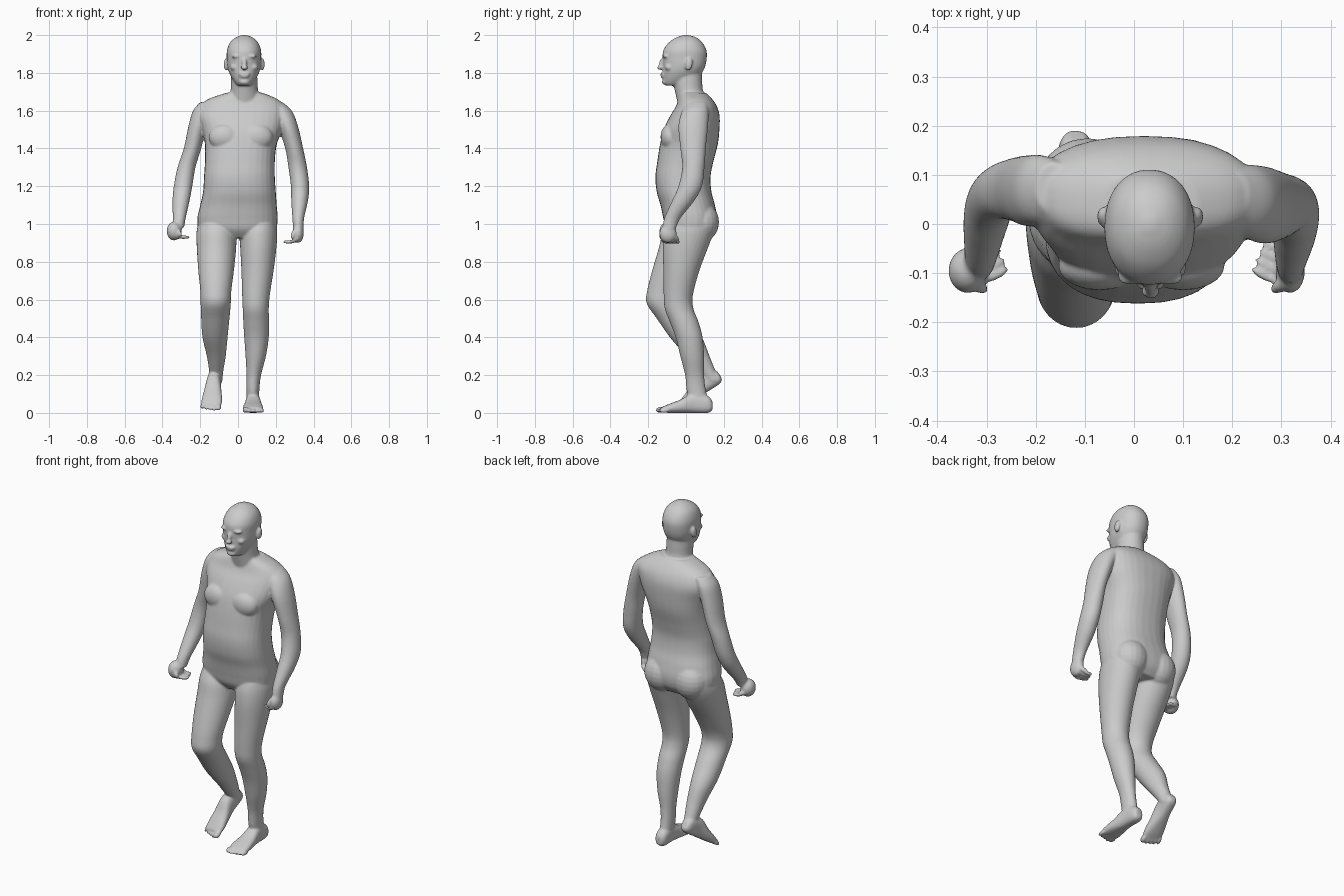
import bpy, bmesh, math
from mathutils import Matrix, Vector

bm = bmesh.new()


def catmull(a, b, c, d, t):
    return [0.5 * (2*q + (r - p)*t + (2*p - 5*q + 4*r - s)*t*t + (3*q - p - 3*r + s)*t**3)
            for p, q, r, s in zip(a, b, c, d)]


def loft(sections, axis='z', power=2.0, matrix=Matrix(), steps=5, sides=32):
    """Skin closed rings. Section = (position on axis, x0, x1, depth0, depth1)."""
    s = [sections[0]] + list(sections) + [sections[-1]]
    rows = [catmull(*s[i:i + 4], k / steps) for i in range(len(s) - 3) for k in range(steps)]
    rows.append(list(sections[-1]))
    rings = []
    for h, x0, x1, d0, d1 in rows:
        ring = []
        for k in range(sides):
            a = 2 * math.pi * k / sides
            c, n = math.cos(a), math.sin(a)
            x = (x0 + x1)/2 + (x1 - x0)/2 * math.copysign(abs(c)**(2/power), c)
            d = (d0 + d1)/2 + (d1 - d0)/2 * math.copysign(abs(n)**(2/power), n)
            p = Vector((x, d, h) if axis == 'z' else (x, h, d))
            ring.append(bm.verts.new(matrix @ p))
        rings.append(ring)
    for r0, r1 in zip(rings, rings[1:]):
        for k in range(sides):
            j = (k + 1) % sides
            bm.faces.new((r0[k], r0[j], r1[j], r1[k]))
    bm.faces.new(rings[0])
    bm.faces.new(rings[-1])


def blob(center, radii, matrix=Matrix(), rot=Matrix()):
    m = matrix @ Matrix.Translation(center) @ rot @ Matrix.Diagonal((*radii, 1))
    bmesh.ops.create_uvsphere(bm, u_segments=20, v_segments=12, radius=1, matrix=m)


def bone(a, b, r):
    """Stretched ellipsoid between two points, for fingers."""
    a, b = Vector(a), Vector(b)
    q = (b - a).to_track_quat('Z', 'Y').to_matrix().to_4x4()
    blob((a + b) / 2, (r, r, (b - a).length / 2 + r * 0.7), rot=q)


# torso
loft([(0.925, -0.15, 0.15, -0.07, 0.12), (0.97, -0.205, 0.20, -0.105, 0.155),
      (1.03, -0.215, 0.21, -0.12, 0.165), (1.10, -0.20, 0.205, -0.135, 0.153),
      (1.17, -0.185, 0.20, -0.155, 0.135), (1.25, -0.18, 0.195, -0.162, 0.13),
      (1.33, -0.175, 0.195, -0.152, 0.145), (1.42, -0.175, 0.205, -0.138, 0.168),
      (1.50, -0.19, 0.235, -0.118, 0.177), (1.57, -0.21, 0.25, -0.085, 0.178),
      (1.62, -0.20, 0.25, -0.055, 0.165), (1.66, -0.16, 0.21, -0.04, 0.14),
      (1.695, -0.06, 0.13, -0.03, 0.105)], power=2.4)
# pectorals and buttocks
for x in (-0.07, 0.10):
    blob((x, -0.085, 1.46), (0.085, 0.05, 0.07))
for x in (-0.095, 0.095):
    blob((x, 0.085, 1.01), (0.10, 0.09, 0.105))

# neck
loft([(1.62, -0.06, 0.13, -0.04, 0.13), (1.70, -0.04, 0.108, -0.058, 0.092),
      (1.76, -0.038, 0.103, -0.07, 0.086), (1.82, -0.035, 0.10, -0.07, 0.085)])

# head
loft([(1.733, 0.0, 0.065, -0.108, -0.03), (1.75, -0.018, 0.083, -0.12, 0.02),
      (1.79, -0.042, 0.107, -0.124, 0.075), (1.83, -0.055, 0.12, -0.122, 0.10),
      (1.88, -0.06, 0.123, -0.124, 0.11), (1.92, -0.058, 0.122, -0.12, 0.108),
      (1.96, -0.043, 0.107, -0.092, 0.087), (1.987, -0.013, 0.078, -0.052, 0.055),
      (2.001, 0.022, 0.042, -0.01, 0.012)], power=2.15)
# nose, brow, lips, chin, ears, cheeks
bone((0.034, -0.122, 1.875), (0.034, -0.138, 1.832), 0.012)
blob((0.034, -0.137, 1.828), (0.02, 0.015, 0.012))
blob((0.034, -0.124, 1.793), (0.03, 0.013, 0.007))
blob((0.034, -0.122, 1.78), (0.026, 0.013, 0.007))
blob((0.034, -0.11, 1.752), (0.028, 0.018, 0.016))
for s in (-1, 1):
    blob((0.033 + s * 0.037, -0.108, 1.888), (0.032, 0.017, 0.009))
    blob((0.033 + s * 0.048, -0.088, 1.83), (0.026, 0.025, 0.02))
    blob((0.033 + s * 0.096, 0.015, 1.845), (0.012, 0.02, 0.034),
         rot=Matrix.Rotation(-0.2, 4, 'X'))

# left arm
loft([(1.645, 0.16, 0.235, 0.01, 0.11), (1.60, 0.17, 0.285, -0.02, 0.12),
      (1.52, 0.21, 0.317, -0.04, 0.117), (1.40, 0.25, 0.345, -0.03, 0.105),
      (1.30, 0.267, 0.365, -0.02, 0.098), (1.20, 0.28, 0.377, -0.04, 0.085),
      (1.12, 0.282, 0.37, -0.075, 0.042), (1.03, 0.288, 0.35, -0.115, -0.03),
      (0.97, 0.292, 0.347, -0.125, -0.055)])
# right arm
loft([(1.645, -0.20, -0.12, 0.02, 0.125), (1.60, -0.238, -0.14, 0.0, 0.14),
      (1.52, -0.262, -0.165, -0.005, 0.14), (1.40, -0.287, -0.195, 0.005, 0.135),
      (1.30, -0.32, -0.225, 0.01, 0.122), (1.20, -0.34, -0.242, -0.01, 0.10),
      (1.12, -0.347, -0.257, -0.05, 0.06), (1.03, -0.345, -0.277, -0.10, -0.015),
      (0.98, -0.345, -0.285, -0.115, -0.045)])
# hands: palm, curled fingers, thumb
for s, ox, oz in ((1, 0.0, 0.0), (-1, 0.02, 0.025)):
    blob((s * (0.318 + ox), -0.095, 0.95 + oz / 2), (0.03 + ox / 2, 0.046, 0.05))
    for i in range(4):
        y = -0.128 + i * 0.024
        base = (s * (0.322 + ox), y, 0.935 + oz * 0.6)
        mid = (s * (0.288 + ox), y + 0.012, 0.905 + oz)
        tip = (s * (0.243 + ox * 0.8 + 0.008 * i), y + 0.035 - i * 0.006, 0.905 + oz)
        bone(base, mid, 0.013)
        bone(mid, tip, 0.010)
    bone((s * (0.308 + ox), -0.118, 0.975), (s * (0.285 + ox), -0.134, 0.93 + oz / 2), 0.013)

# left leg, standing
loft([(1.0, 0.02, 0.205, -0.10, 0.155), (0.95, 0.008, 0.208, -0.115, 0.145),
      (0.87, 0.012, 0.203, -0.122, 0.115), (0.75, 0.018, 0.188, -0.12, 0.07),
      (0.62, 0.022, 0.168, -0.118, 0.036), (0.55, 0.025, 0.163, -0.112, 0.04),
      (0.48, 0.028, 0.165, -0.085, 0.067), (0.40, 0.033, 0.163, -0.055, 0.088),
      (0.30, 0.04, 0.148, -0.03, 0.096), (0.20, 0.045, 0.122, -0.005, 0.096),
      (0.12, 0.045, 0.113, 0.003, 0.105), (0.04, 0.048, 0.113, 0.02, 0.125)])
# right leg, knee forward
loft([(1.0, -0.212, -0.02, -0.10, 0.155), (0.95, -0.22, -0.008, -0.125, 0.14),
      (0.87, -0.218, -0.01, -0.145, 0.095), (0.75, -0.21, -0.022, -0.18, 0.02),
      (0.65, -0.20, -0.035, -0.205, -0.03), (0.58, -0.198, -0.038, -0.208, -0.03),
      (0.50, -0.195, -0.045, -0.155, 0.02), (0.40, -0.188, -0.055, -0.085, 0.085),
      (0.30, -0.165, -0.065, 0.0, 0.125), (0.22, -0.153, -0.078, 0.065, 0.158),
      (0.17, -0.15, -0.082, 0.105, 0.185)])

# feet: the right one is mirrored, pitched down and lifted at the heel
raised = (Matrix.Translation((-0.115, 0.195, 0.165)) @ Matrix.Rotation(math.radians(-7), 4, 'Z')
          @ Matrix.Rotation(math.radians(33), 4, 'X') @ Matrix.Diagonal((-1, 1, 1, 1))
          @ Matrix.Translation((-0.08, -0.135, 0)))
for m in (Matrix(), raised):
    loft([(0.14, 0.06, 0.10, 0.015, 0.06), (0.115, 0.045, 0.113, 0.0, 0.09),
          (0.04, 0.042, 0.118, 0.0, 0.105), (-0.03, 0.032, 0.128, 0.0, 0.07),
          (-0.09, 0.024, 0.134, 0.0, 0.047), (-0.13, 0.028, 0.13, 0.004, 0.03)],
         axis='y', power=2.5, matrix=m)
    for i in range(5):
        r = 0.016 if i == 0 else 0.0115
        blob((0.04 + i * 0.0215, -0.134 + 0.006 * max(i - 1, 0), r), (r, 0.027, r), matrix=m)

# fuse everything into one skin
bmesh.ops.recalc_face_normals(bm, faces=bm.faces)
mesh = bpy.data.meshes.new("walking_figure")
bm.to_mesh(mesh)
bm.free()
body = bpy.data.objects.new("walking_figure", mesh)
bpy.context.collection.objects.link(body)
remesh = body.modifiers.new("fuse", 'REMESH')
remesh.mode = 'VOXEL'
remesh.voxel_size = 0.006
remesh.use_smooth_shade = True
smooth = body.modifiers.new("soften", 'SMOOTH')
smooth.factor = 0.5
smooth.iterations = 5
